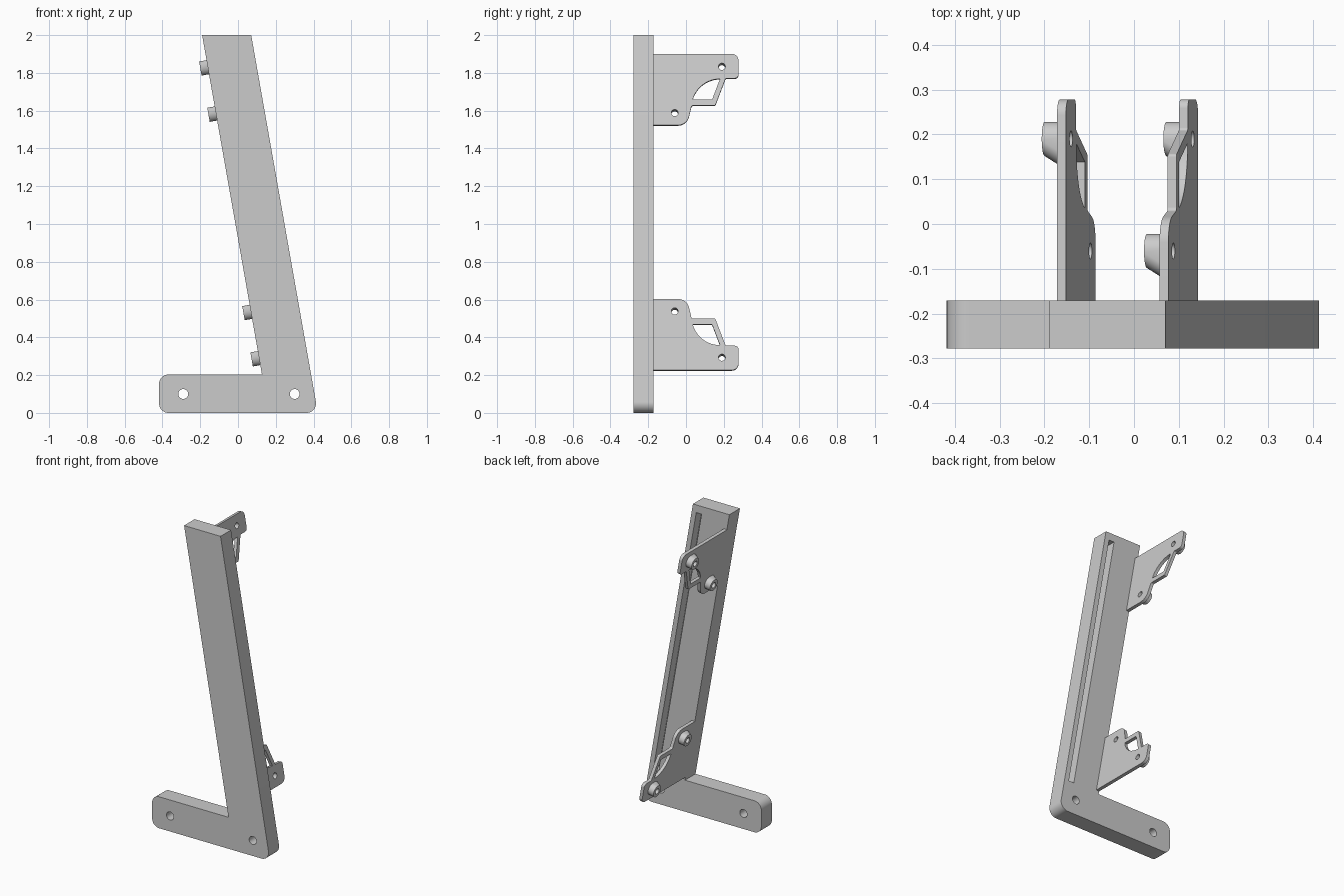
import bpy, bmesh, math
from mathutils import Vector

cube = bpy.data.objects.get("Cube")
if cube:
    bpy.data.objects.remove(cube, do_unlink=True)

# Shared material and lean of the post
GREY = (0.6, 0.6, 0.6, 1)
mat = bpy.data.materials.new("plain grey")
mat.use_nodes = True
mat.diffuse_color = GREY
mat.node_tree.nodes["Principled BSDF"].inputs["Base Color"].default_value = GREY

LEAN = math.radians(10)
ACROSS = Vector((math.cos(LEAN), 0, math.sin(LEAN)))
ALONG = Vector((-math.sin(LEAN), 0, math.cos(LEAN)))
FRONT, BACK = -0.278, -0.171


def edge_x(z, offset=0.0):
    """x at height z, measured from the leaning -x edge of the post."""
    return -0.19 + offset + (2 - z) * math.tan(LEAN)


def fillet(corners, steps=8):
    """Closed outline from (u, v, radius) corners."""
    out = []
    for i, (u, v, r) in enumerate(corners):
        p = Vector((u, v))
        if r == 0:
            out.append(p)
            continue
        a = (Vector(corners[i - 1][:2]) - p).normalized()
        b = (Vector(corners[(i + 1) % len(corners)][:2]) - p).normalized()
        half = a.angle(b) / 2
        c = p + (a + b).normalized() * (r / math.sin(half))
        start = (p + a * (r / math.tan(half)) - c).normalized()
        end = (p + b * (r / math.tan(half)) - c).normalized()
        for k in range(steps + 1):
            mix = start.lerp(end, k / steps).normalized()
            out.append(c + mix * r)
    return out


def circle(u, v, r, n=32):
    return [Vector((u + r * math.cos(t), v + r * math.sin(t)))
            for t in (math.tau * k / n for k in range(n))]


def finish(name, bm):
    bmesh.ops.recalc_face_normals(bm, faces=bm.faces)
    mesh = bpy.data.meshes.new(name)
    bm.to_mesh(mesh)
    bm.free()
    mesh.materials.append(mat)
    obj = bpy.data.objects.new(name, mesh)
    bpy.context.collection.objects.link(obj)
    return obj


def smooth(obj):
    bpy.ops.object.select_all(action='DESELECT')
    obj.select_set(True)
    bpy.context.view_layer.objects.active = obj
    bpy.ops.object.shade_smooth_by_angle(angle=math.radians(30))


def plate(name, loops, place, push):
    """Fill an outline with holes and extrude it along push."""
    bm = bmesh.new()
    edges = []
    for loop in loops:
        vs = [bm.verts.new(place(p.x, p.y)) for p in loop]
        edges += [bm.edges.new((vs[i - 1], vs[i])) for i in range(len(vs))]
    bmesh.ops.triangle_fill(bm, use_beauty=True, use_dissolve=False,
                            edges=edges, normal=push.normalized())
    ext = bmesh.ops.extrude_face_region(bm, geom=bm.faces[:], use_keep_orig=True)
    moved = [g for g in ext["geom"] if isinstance(g, bmesh.types.BMVert)]
    bmesh.ops.translate(bm, verts=moved, vec=push)
    return finish(name, bm)


# Leaning post and foot in one L-shaped piece
def upright(y):
    return lambda x, z: (x, y, z)


outline = fillet([
    (edge_x(2), 2, 0), (edge_x(2, 0.26), 2, 0), (edge_x(0, 0.26), 0, 0.05),
    (-0.418, 0, 0.05), (-0.418, 0.203, 0.05), (edge_x(0.203), 0.203, 0)])
frame = plate("post_and_foot",
              [outline, circle(-0.29, 0.1, 0.026), circle(0.3, 0.1, 0.026)],
              upright(FRONT), Vector((0, BACK - FRONT, 0)))

# Long groove in the back of the post
groove = [Vector((edge_x(z, d), z))
          for d, z in ((0.19, 0.21), (0.228, 0.21), (0.228, 1.95), (0.19, 1.95))]
cutter = plate("groove_cutter", [groove], upright(BACK - 0.06), Vector((0, 0.1, 0)))
cutter.hide_render = True
cut = frame.modifiers.new("groove", 'BOOLEAN')
cut.operation = 'DIFFERENCE'
cut.solver = 'EXACT'
cut.object = cutter
bpy.context.view_layer.objects.active = frame
bpy.ops.object.modifier_apply(modifier=cut.name)
bpy.data.objects.remove(cutter, do_unlink=True)
smooth(frame)


# Screw boss: bored cylinder with a sloped web toward the post
def boss(name, y, z, bore=0.018, radius=0.038, height=0.04, n=32):
    base = Vector((edge_x(z), y, z))
    bm = bmesh.new()
    rings = []
    for r, h, slope in ((radius, 0, 0.025), (radius, height, 0),
                        (bore, height, 0), (bore, 0, 0)):
        ring = []
        for k in range(n):
            t = math.tau * (k + 0.5) / n
            shift = slope if math.cos(t) < 0 else 0
            ring.append(bm.verts.new(
                base - ACROSS * h + Vector((0, r * math.cos(t) - shift, 0))
                + ALONG * r * math.sin(t)))
        rings.append(ring)
    for i in range(4):
        a, b = rings[i - 1], rings[i]
        for k in range(n):
            bm.faces.new((a[k - 1], a[k], b[k], b[k - 1]))
    smooth(finish(name, bm))


# Side brackets: the lower one is the upper one flipped in height
HOLES = ((0.19, 1.83), (-0.06, 1.585))
plate_outline = fillet([
    (BACK, 1.897, 0), (BACK, 1.52, 0), (0.005, 1.52, 0.06), (0.03, 1.624, 0.01),
    (0.155, 1.624, 0.008), (0.21, 1.768, 0.008), (0.278, 1.768, 0.02),
    (0.278, 1.897, 0.035)])
window = [Vector((0.18 + 0.15 * math.cos(t), 1.615 + 0.15 * math.sin(t)))
          for t in (math.radians(90 + 74.5 * k / 12) for k in range(13))]
window.append(Vector((0.138, 1.655)))

for side, flip in (("upper", False), ("lower", True)):
    def height(z):
        return 2.12 - z if flip else z

    plate_obj = plate(side + "_bracket",
                      [plate_outline, window] + [circle(y, z, 0.018) for y, z in HOLES],
                      lambda y, z: (edge_x(height(z)), y, height(z)), ACROSS * 0.02)
    smooth(plate_obj)
    for label, (y, z) in zip(("outer", "inner"), HOLES):
        boss(f"{side}_{label}_boss", y, height(z))
